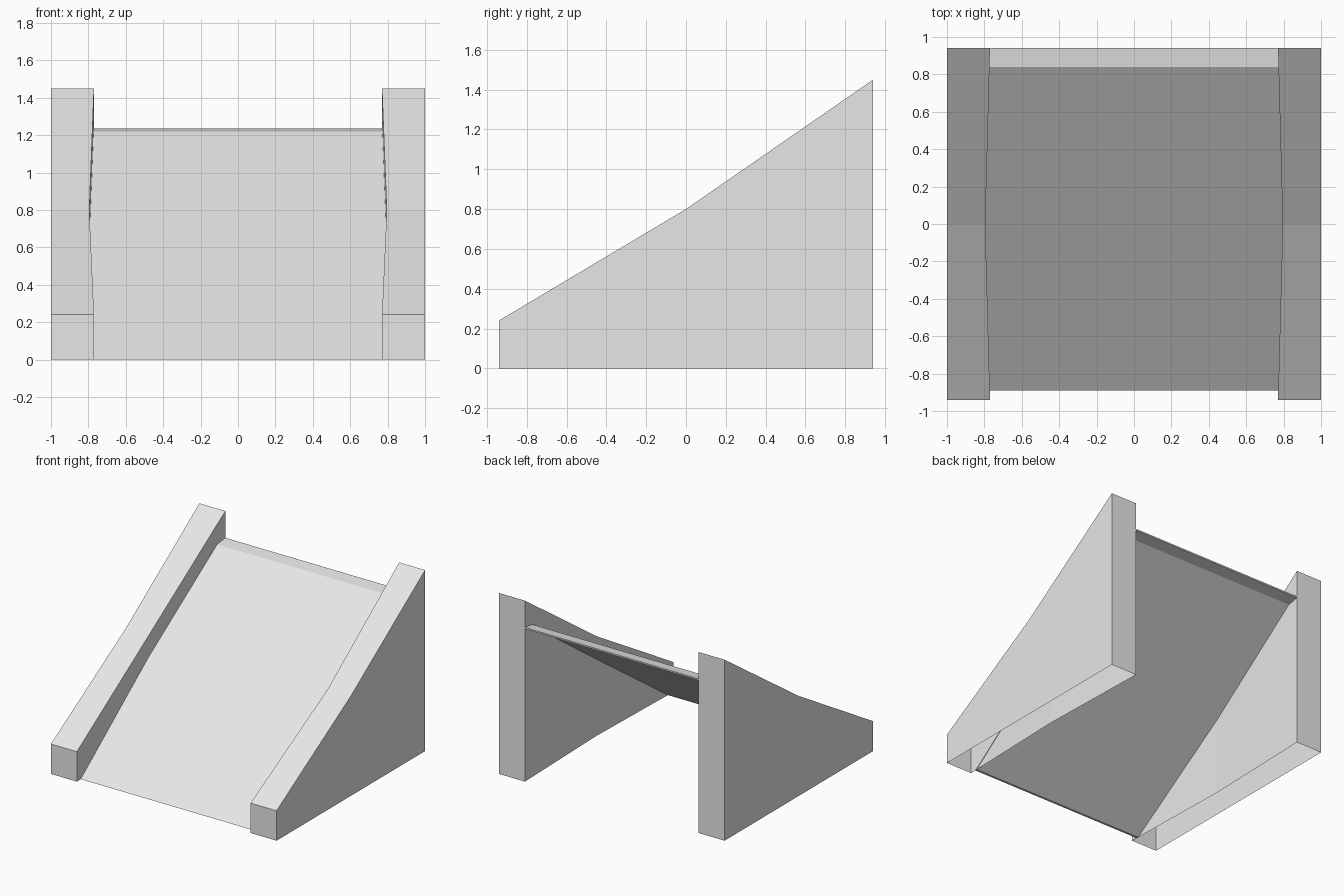
import bpy
import bmesh

cube = bpy.data.objects.get("Cube")
if cube:
    bpy.data.objects.remove(cube, do_unlink=True)

GREY = (0.8, 0.8, 0.8, 1.0)
mat = bpy.data.materials.new("light_grey")
mat.use_nodes = True
mat.diffuse_color = GREY
next(n for n in mat.node_tree.nodes
     if n.type == "BSDF_PRINCIPLED").inputs["Base Color"].default_value = GREY


def loft(name, sections, closed):
    """Skin four-point sections in order and cap both ends."""
    bm = bmesh.new()
    rings = [[bm.verts.new(p) for p in s] for s in sections]
    for a, b in zip(rings, rings[1:]):
        for i in range(4 if closed else 3):
            j = (i + 1) % 4
            bm.faces.new((a[i], a[j], b[j], b[i]))
    bm.faces.new(rings[0])
    bm.faces.new(rings[-1])
    bmesh.ops.recalc_face_normals(bm, faces=bm.faces)
    mesh = bpy.data.meshes.new(name)
    bm.to_mesh(mesh)
    bm.free()
    mesh.materials.append(mat)
    obj = bpy.data.objects.new(name, mesh)
    bpy.context.collection.objects.link(obj)
    return obj


# Side walls: hollow underneath, inner face bowed outward at the middle
wall_stations = [(-0.94, 0.24, 0.77), (0, 0.8, 0.795), (0.94, 1.45, 0.77)]
walls = loft("side_walls",
             [[(1, y, 0), (1, y, z), (x, y, z), (x, y, 0)]
              for y, z, x in wall_stations], closed=False)
walls.modifiers.new("Mirror", "MIRROR").use_axis[0] = True

# Sloping panel with a nearly level lip: top y, top z, bottom y, bottom z, half width
panel_stations = [(-0.89, 0, -0.873, 0, 0.776),
                  (0, 0.628, 0, 0.616, 0.797),
                  (0.84, 1.22, 0.843, 1.208, 0.776),
                  (0.94, 1.235, 0.94, 1.223, 0.772)]
loft("sloping_panel",
     [[(-w, yt, zt), (w, yt, zt), (w, yb, zb), (-w, yb, zb)]
      for yt, zt, yb, zb, w in panel_stations], closed=True)
